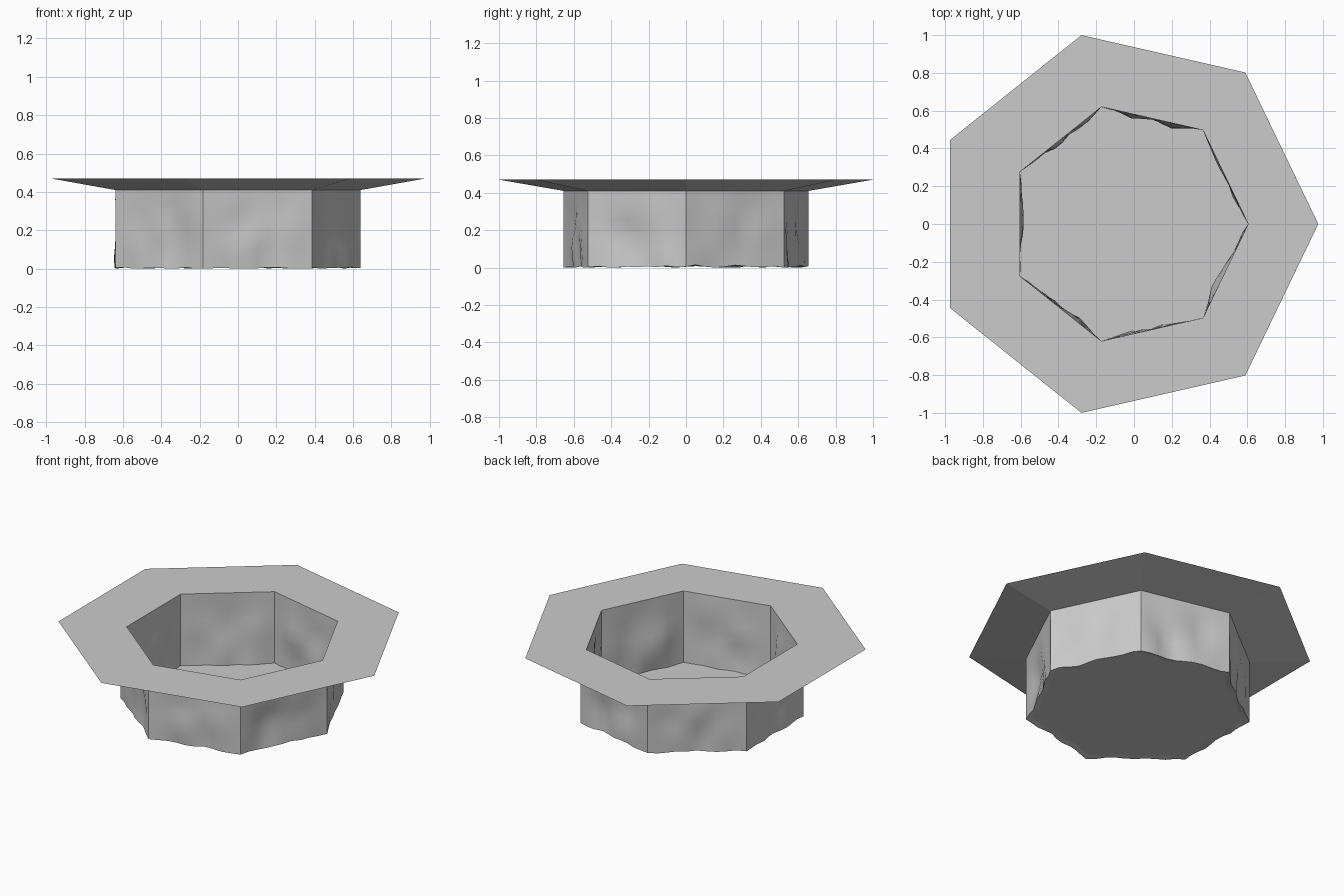
import bpy, bmesh, math
from mathutils import Vector, noise

if "Cube" in bpy.data.objects:
    bpy.data.objects.remove(bpy.data.objects["Cube"])

SIDES, R, CX = 7, 1.0256, -0.05
TOP, NECK, BOTTOM = 0.47, 0.41, 0.008
SEG, ROWS = 10, 8


def corner(i, s):
    a = 2 * math.pi * i / SIDES
    return Vector(((CX + R * math.cos(a)) * s, R * math.sin(a) * s, 0))


def ring(bm, s, z, seg=1, wobble=0.0):
    """Heptagon ring; wobble pushes the sides in and out, corners stay crisp."""
    verts = []
    for i in range(SIDES):
        a, b = corner(i, s), corner(i + 1, s)
        out = Vector((b.y - a.y, a.x - b.x, 0)).normalized()
        for k in range(seg):
            p = a.lerp(b, k / seg)
            q = corner(i, 1).lerp(corner(i + 1, 1), k / seg) + Vector((0, 0, z))
            fade = min(1, 3.5 * min(k, seg - k) / seg)
            d = (noise.noise(q * 4.5 + Vector((3.1, 7.3, 1.7))) * 0.03 - 0.007) * wobble * fade
            p += out * d
            p.z = z
            verts.append(bm.verts.new(p))
    return verts


def bridge(bm, r1, r2, smooth=False):
    n = len(r1)
    for i in range(n):
        j = (i + 1) % n
        bm.faces.new((r1[i], r1[j], r2[j], r2[i])).smooth = smooth


def finish(bm, name, smooth=False):
    bmesh.ops.recalc_face_normals(bm, faces=bm.faces)
    me = bpy.data.meshes.new(name)
    bm.to_mesh(me)
    bm.free()
    ob = bpy.data.objects.new(name, me)
    bpy.context.collection.objects.link(ob)
    if smooth:
        bpy.context.view_layer.objects.active = ob
        ob.select_set(True)
        bpy.ops.object.shade_smooth_by_angle(angle=math.radians(30))
        ob.select_set(False)
    return ob


# wide heptagonal rim: flat on top, thin outer lip, sloping underside
bm = bmesh.new()
inner, outer, under = ring(bm, 0.62, TOP), ring(bm, 1, TOP), ring(bm, 0.655, NECK)
bridge(bm, inner, outer)
bridge(bm, outer, under)
finish(bm, "rim")

# rough tub: inner wall, bottom edge, outer wall and floor
bm = bmesh.new()
rings = []
for r in range(ROWS + 1):
    t = r / ROWS
    rings.append(ring(bm, 0.62, TOP + (BOTTOM - TOP) * t, SEG, min(1, 2 * t)))
floor_edge = rings[-1]
for r in range(ROWS + 1):
    t = 1 - r / ROWS
    rings.append(ring(bm, 0.655, NECK + (BOTTOM - NECK) * t, SEG, min(1, 2 * t)))
# slightly uneven bottom edge
for v in rings[ROWS + 1]:
    v.co.z = max(0, BOTTOM - 0.004 + 0.016 * noise.noise(v.co * 9))
min(rings[ROWS + 1], key=lambda v: v.co.z).co.z = 0
for a, b in zip(rings, rings[1:]):
    bridge(bm, a, b)
c = bm.verts.new((0, 0, BOTTOM))
for i in range(len(floor_edge)):
    bm.faces.new((floor_edge[i], floor_edge[i - 1], c))
finish(bm, "tub", smooth=True)
